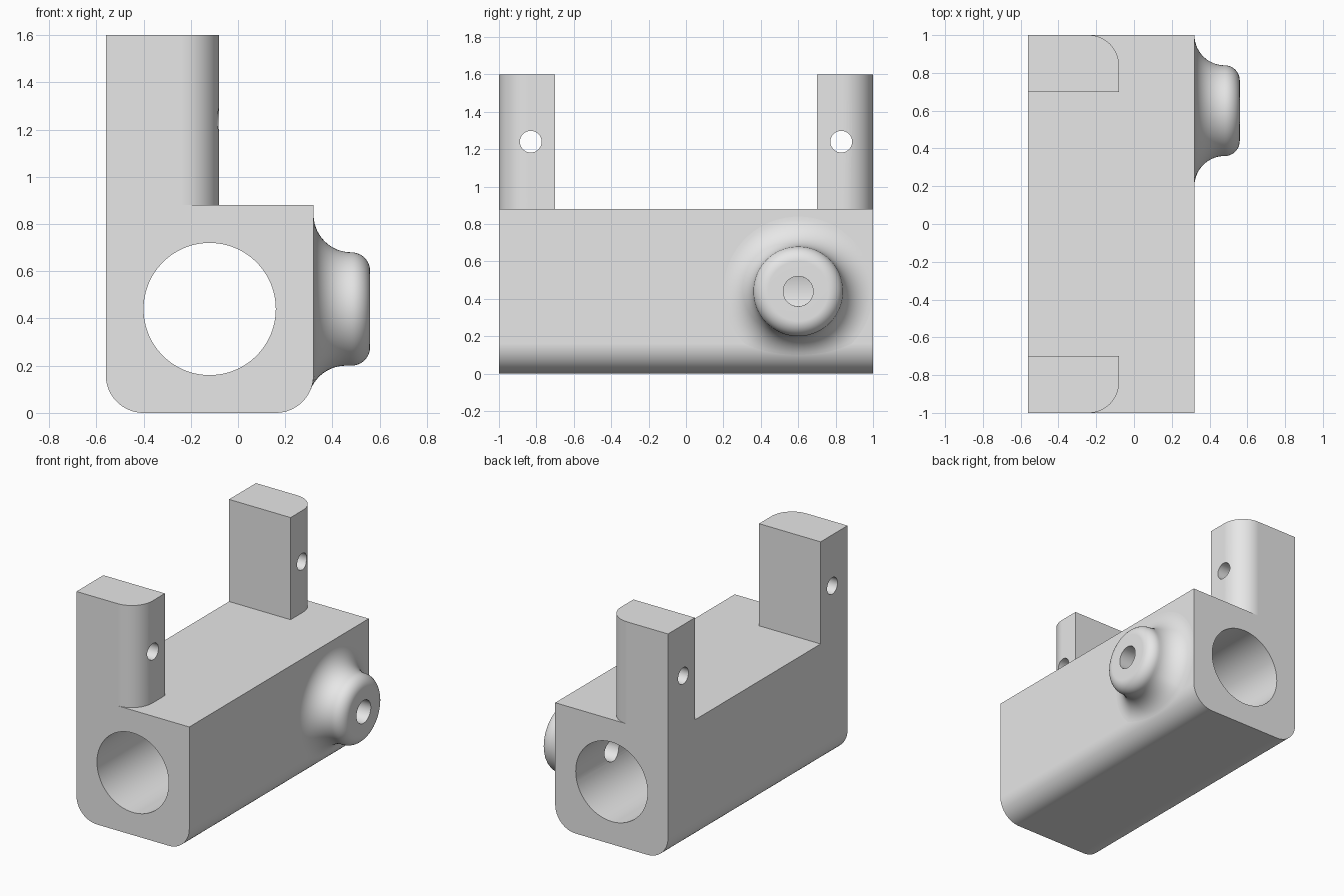
import bpy
import bmesh
from math import cos, sin, pi, sqrt, radians
from mathutils import Vector, Matrix

if "Cube" in bpy.data.objects:
    bpy.data.objects.remove(bpy.data.objects["Cube"])

grey = bpy.data.materials.new("light_grey")
grey.use_nodes = True
grey.diffuse_color = (0.8, 0.8, 0.8, 1)
grey.node_tree.nodes["Principled BSDF"].inputs["Base Color"].default_value = (0.8, 0.8, 0.8, 1)

LEFT, RIGHT, TOP, LEDGE = -0.56, 0.32, 1.6, 0.88
ROUND = 0.16                      # shared fillet radius
BORE_X, AXIS_Z, BOSS_Y = -0.12, 0.44, 0.6
BOSS_R, HOLE_R, FACE_X, LIP = 0.24, 0.08, 0.56, 0.08


def arc(cx, cy, r, start, end, n=16):
    angles = [radians(start + (end - start) * i / n) for i in range(n + 1)]
    return [(cx + r * cos(a), cy + r * sin(a)) for a in angles]


def add_object(name, bm):
    bmesh.ops.recalc_face_normals(bm, faces=bm.faces)
    mesh = bpy.data.meshes.new(name)
    bm.to_mesh(mesh)
    bm.free()
    mesh.materials.append(grey)
    obj = bpy.data.objects.new(name, mesh)
    bpy.context.collection.objects.link(obj)
    return obj


def prism(name, outline, to_3d, low, high):
    bm = bmesh.new()
    face = bm.faces.new([bm.verts.new(to_3d(u, v, low)) for u, v in outline])
    result = bmesh.ops.extrude_face_region(bm, geom=[face])
    offset = Vector(to_3d(0, 0, high)) - Vector(to_3d(0, 0, low))
    verts = [g for g in result["geom"] if isinstance(g, bmesh.types.BMVert)]
    bmesh.ops.translate(bm, verts=verts, vec=offset)
    return add_object(name, bm)


def along_y(u, v, w):
    return (u, w, v)


def along_x(u, v, w):
    return (w, u, v)


def along_z(u, v, w):
    return (u, v, w)


def circle(cx, cy, r, n=64):
    return arc(cx, cy, r, 0, 360, n)[:-1]


# Main block with rounded lower edges, full height before cutting
outline = [(RIGHT, TOP), (LEFT, TOP)]
outline += arc(LEFT + ROUND, ROUND, ROUND, 180, 270)
outline += arc(RIGHT - ROUND, ROUND, ROUND, 270, 360)
body = prism("body_with_posts", outline, along_y, -1, 1)

# Space above the ledge, leaving two posts with a rounded outer corner
half = [(-1, -0.7), (-0.08, -0.7)] + arc(-0.24, -0.84, ROUND, 0, -90)
half += [(-0.24, -1.3), (1, -1.3)]
space = half + [(x, -y) for x, y in reversed(half)]

cutters = [
    prism("upper_space_cutter", space, along_z, LEDGE, 2),
    prism("bore_cutter", circle(BORE_X, AXIS_Z, 0.28, 96), along_y, -1.5, 1.5),
    prism("boss_hole_cutter", circle(BOSS_Y, AXIS_Z, HOLE_R), along_x, BORE_X, 1),
]
for side in (-1, 1):
    cutters.append(prism("post_hole_cutter", circle(side * 0.83, 1.24, 0.058, 48), along_x, -1, 1))

bpy.ops.object.select_all(action="DESELECT")
bpy.context.view_layer.objects.active = body
body.select_set(True)
for cutter in cutters:
    cutter.hide_render = True
    mod = body.modifiers.new("cut", "BOOLEAN")
    mod.operation = "DIFFERENCE"
    mod.solver = "EXACT"
    mod.object = cutter
    bpy.ops.object.modifier_apply(modifier=mod.name)
    bpy.data.objects.remove(cutter)


# Boss: each spoke runs from the hole over the lip and down a blended flare
def boss_spoke(angle, steps=14):
    out = Vector((0, cos(angle), sin(angle)))
    axis = Vector((0, BOSS_Y, AXIS_Z))

    def at(x, r):
        return axis + out * r + Vector((x, 0, 0))

    points = [at(RIGHT, HOLE_R), at(FACE_X, HOLE_R)]
    points += [at(x, r) for r, x in arc(BOSS_R - LIP, FACE_X - LIP, LIP, 90, 0, 10)]
    # Flare is tangent to the boss and to the wall, or its rounded lower edge
    centre = at(RIGHT + ROUND, BOSS_R + ROUND)
    to_wall = Vector((-1, 0, 0))
    drop = ROUND - centre.z
    if drop > 0:
        centre.x = RIGHT - ROUND + sqrt((2 * ROUND) ** 2 - drop ** 2)
        to_wall = Vector((RIGHT - ROUND - centre.x, 0, drop)).normalized()
    for i in range(steps + 1):
        points.append(centre + (-out).slerp(to_wall, i / steps) * ROUND)
    return points


SPOKES = 72
bm = bmesh.new()
spokes = [[bm.verts.new(p) for p in boss_spoke(2 * pi * k / SPOKES)] for k in range(SPOKES)]
for k, a in enumerate(spokes):
    b = spokes[(k + 1) % SPOKES]
    for i in range(len(a) - 1):
        bm.faces.new((a[i], a[i + 1], b[i + 1], b[i]))
bmesh.ops.remove_doubles(bm, verts=bm.verts, dist=0.0001)
boss = add_object("side_boss", bm)

# Smooth curved faces, keep edges crisp
for obj in (body, boss):
    bpy.ops.object.select_all(action="DESELECT")
    obj.select_set(True)
    bpy.context.view_layer.objects.active = obj
    bpy.ops.object.shade_smooth_by_angle(angle=radians(30))
    weighted = obj.modifiers.new("weighted_normals", "WEIGHTED_NORMAL")
    weighted.keep_sharp = True
